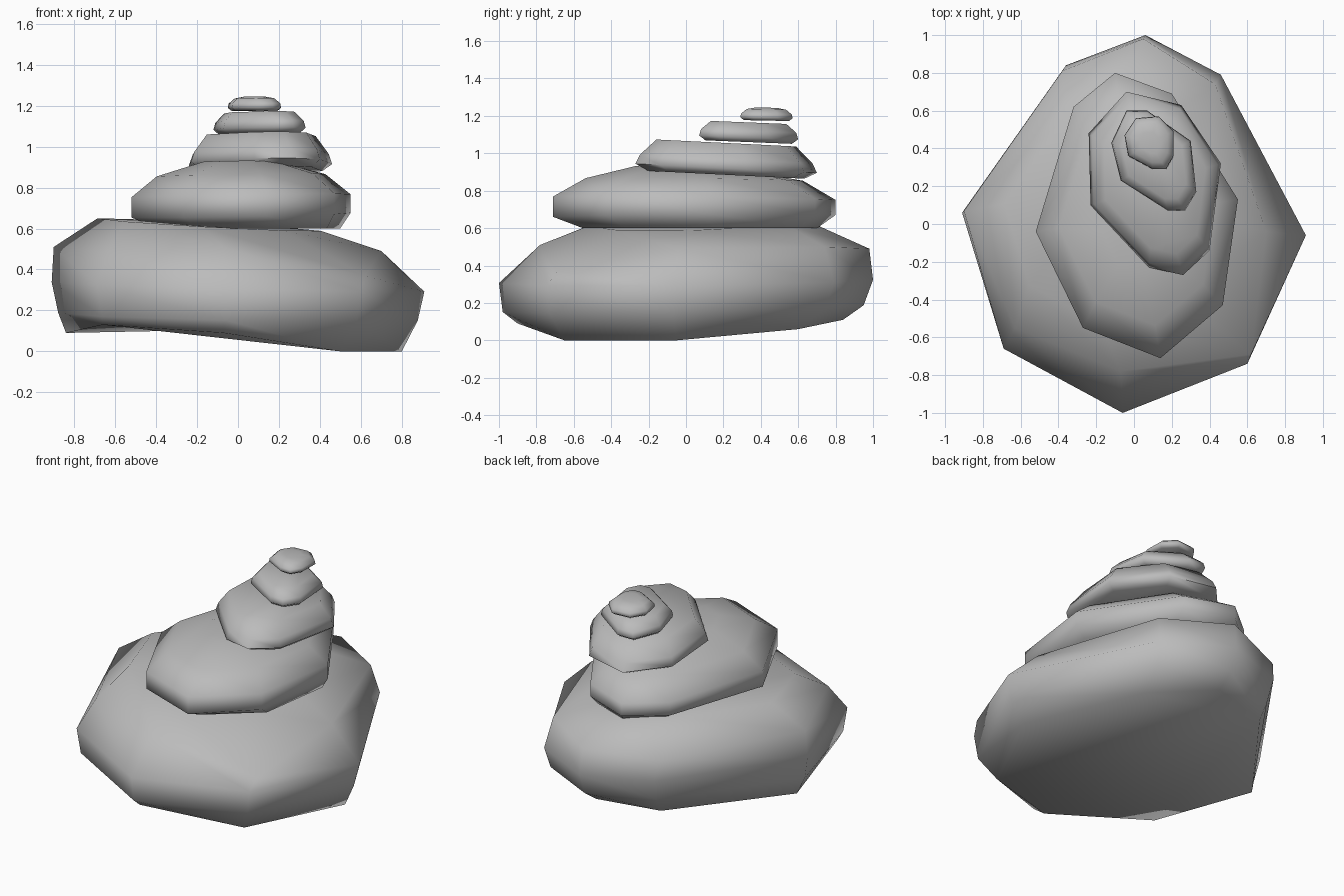
import bpy
import bmesh
from mathutils import Vector

default_cube = bpy.data.objects.get("Cube")
if default_cube:
    bpy.data.objects.remove(default_cube, do_unlink=True)

# One plain grey for every stone
stone_grey = bpy.data.materials.new("stone grey")
stone_grey.use_nodes = True
grey = (0.5, 0.5, 0.5, 1)
stone_grey.diffuse_color = grey
stone_grey.node_tree.nodes["Principled BSDF"].inputs["Base Color"].default_value = grey


def ring(outline, scale, height, shift=(0, 0), tilt=(0, 0)):
    """Return a copy of an outline, scaled about its middle, moved, raised and tilted."""
    low = Vector(map(min, zip(*outline)))
    high = Vector(map(max, zip(*outline)))
    centre = (low + high) / 2
    loop = []
    for corner in outline:
        offset = (Vector(corner) - centre) * scale + Vector(shift)
        place = centre + offset
        loop.append((place.x, place.y, height + offset.dot(Vector(tilt))))
    return loop


def make_stone(name, rings):
    """Skin a pile of rings, lowest first, and close both ends."""
    mesh_builder = bmesh.new()
    loops = [[mesh_builder.verts.new(point) for point in loop] for loop in rings]
    for lower, upper in zip(loops, loops[1:]):
        for index in range(len(lower)):
            following = (index + 1) % len(lower)
            mesh_builder.faces.new(
                (lower[index], lower[following], upper[following], upper[index]))
    mesh_builder.faces.new(loops[0])
    mesh_builder.faces.new(loops[-1])
    bmesh.ops.recalc_face_normals(mesh_builder, faces=mesh_builder.faces[:])
    mesh = bpy.data.meshes.new(name)
    mesh_builder.to_mesh(mesh)
    mesh_builder.free()
    mesh.materials.append(stone_grey)
    stone = bpy.data.objects.new(name, mesh)
    bpy.context.collection.objects.link(stone)
    # Soft shading that keeps only the hardest corners
    bpy.ops.object.select_all(action="DESELECT")
    stone.select_set(True)
    bpy.context.view_layer.objects.active = stone
    bpy.ops.object.shade_smooth_by_angle(angle=1.4)


# Wide base stone with an uneven underside and shoulder
base_outline = [(.06, 1), (.46, .79), (.91, -.06), (.6, -.74),
                (-.06, -1), (-.69, -.66), (-.91, .06), (-.36, .84)]
base_underside = [(.05, .84, .11), (.42, .6, .06), (.8, -.05, 0), (.5, -.65, 0),
                  (-.07, -.9, .09), (-.66, -.6, .13), (-.84, .07, .09), (-.34, .74, .1)]
base_shoulder = [(.05, .98, .49), (.43, .74, .5), (.7, -.04, .49), (.62, -.69, .37),
                 (-.07, -.78, .51), (-.63, -.55, .49), (-.9, .07, .51), (-.38, .81, .46)]
make_stone("base_stone", [
    base_underside,
    ring(base_outline, .965, .17, shift=(0, -.015), tilt=(-.02, .02)),
    ring(base_outline, 1, .315, tilt=(-.025, .01)),
    base_shoulder,
    ring(base_outline, .6, .61, shift=(-.14, .07), tilt=(-.055, .02)),
])

# Second stone, domed towards the front
second_outline = [(-.1, .8), (.2, .69), (.55, .13), (.47, -.43),
                  (.14, -.71), (-.27, -.55), (-.52, -.04), (-.32, .62)]
make_stone("second_stone", [
    ring(second_outline, .83, .6, shift=(.04, .03)),
    ring(second_outline, 1, .665, tilt=(.02, .01)),
    ring(second_outline, 1, .76, tilt=(.015, -.01)),
    ring(second_outline, .77, .86, tilt=(.015, -.01)),
    ring(second_outline, .34, .925, shift=(0, -.06), tilt=(0, -.02)),
])

# Third stone, leaning down towards the back
third_outline = [(-.04, .7), (.25, .63), (.46, .32), (.4, -.14),
                 (.26, -.27), (.08, -.23), (-.23, .1), (-.24, .48)]
third_profile = [(.86, .885), (1, .92), (.95, .97), (.77, 1.055)]
make_stone("third_stone", [
    ring(third_outline, scale, height, tilt=(0, -.05))
    for scale, height in third_profile])

# Fourth stone
fourth_outline = [(-.04, .6), (.07, .6), (.3, .44), (.33, .17),
                  (.27, .07), (.18, .07), (-.07, .23), (-.12, .43)]
fourth_profile = [(.87, 1.06), (1, 1.085), (.96, 1.12), (.76, 1.165)]
make_stone("fourth_stone", [
    ring(fourth_outline, scale, height, tilt=(0, -.04))
    for scale, height in fourth_profile])

# Small rounded top pebble
pebble_outline = [(.01, .56), (.13, .57), (.21, .49), (.21, .36),
                  (.17, .29), (.1, .29), (-.03, .36), (-.05, .47)]
pebble_profile = [(.86, 1.175), (1, 1.19), (.97, 1.21), (.75, 1.235), (.4, 1.244)]
make_stone("top_pebble", [
    ring(pebble_outline, scale, height, tilt=(0, -.02))
    for scale, height in pebble_profile])
